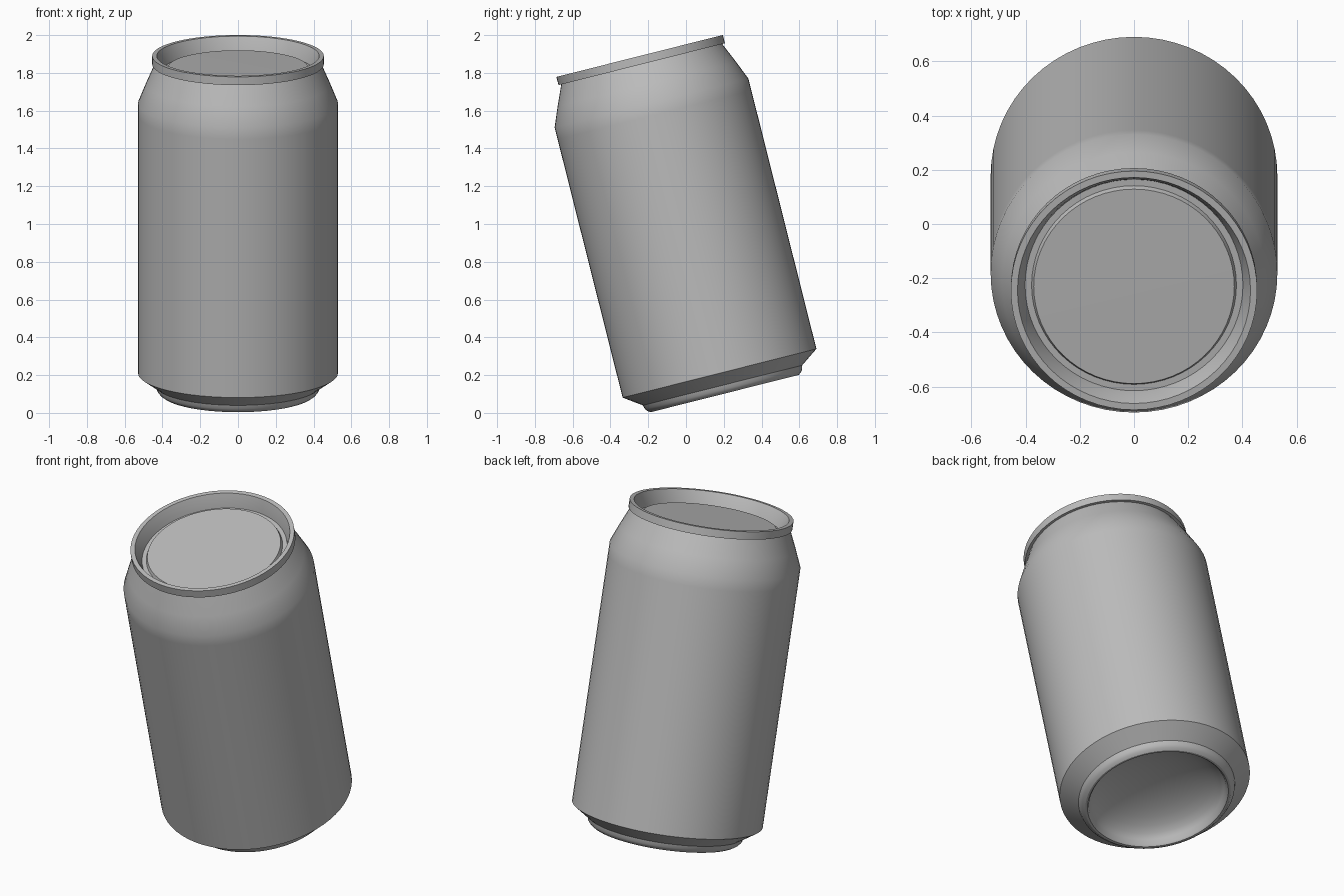
import bpy, bmesh
from math import sin, cos, pi, radians
from mathutils import Matrix

if "Cube" in bpy.data.objects:
    bpy.data.objects.remove(bpy.data.objects["Cube"])

SIDES = 64
TILT = Matrix.Translation((0, 0.1775, 0.21)) @ Matrix.Rotation(radians(14.13), 4, 'X')

metal = bpy.data.materials.new("grey metal")
metal.use_nodes = True
GREY = (0.5, 0.5, 0.5, 1)
metal.diffuse_color = GREY
metal.node_tree.nodes["Principled BSDF"].inputs["Base Color"].default_value = GREY


def lathe(name, profile):
    """Turn (radius, height) points around the can axis, then lean the part back."""
    bm = bmesh.new()
    rings = []
    for r, h in profile:
        if r == 0:
            rings.append([bm.verts.new((0, 0, h))] * SIDES)
        else:
            rings.append([bm.verts.new((r * cos(2 * pi * i / SIDES), r * sin(2 * pi * i / SIDES), h))
                          for i in range(SIDES)])
    for low, high in zip(rings, rings[1:]):
        for i in range(SIDES):
            j = (i + 1) % SIDES
            corners = dict.fromkeys((low[i], low[j], high[j], high[i]))
            bm.faces.new(list(corners))
    mesh = bpy.data.meshes.new(name)
    bm.to_mesh(mesh)
    bm.free()
    mesh.transform(TILT)
    mesh.materials.append(metal)
    obj = bpy.data.objects.new(name, mesh)
    bpy.context.collection.objects.link(obj)
    bpy.ops.object.select_all(action='DESELECT')
    obj.select_set(True)
    bpy.context.view_layer.objects.active = obj
    bpy.ops.object.shade_smooth_by_angle(angle=radians(30))
    return obj


# Hollow dome underneath, rounded foot, bevel, straight wall and shoulder
dome = [(0.382 * sin(a * pi / 16), -0.1 + 0.14 * cos(a * pi / 16)) for a in range(9)]
dome[0] = (0, dome[0][1])
foot = [(0.392, -0.111), (0.404, -0.111), (0.418, -0.102), (0.429, -0.088), (0.435, -0.066)]
wall = [(0.529, 0), (0.529, 1.41), (0.529, 1.475), (0.487, 1.578), (0.438, 1.69)]
lathe("can_body", dome + foot + wall)

# Seamed rim, sunken groove and raised centre panel
rim = [(0.43, 1.687), (0.4545, 1.687), (0.4545, 1.732), (0.43, 1.732)]
panel = [(0.413, 1.69), (0.402, 1.65), (0.378, 1.65), (0.37, 1.67), (0, 1.672)]
lathe("can_lid", rim + panel)
